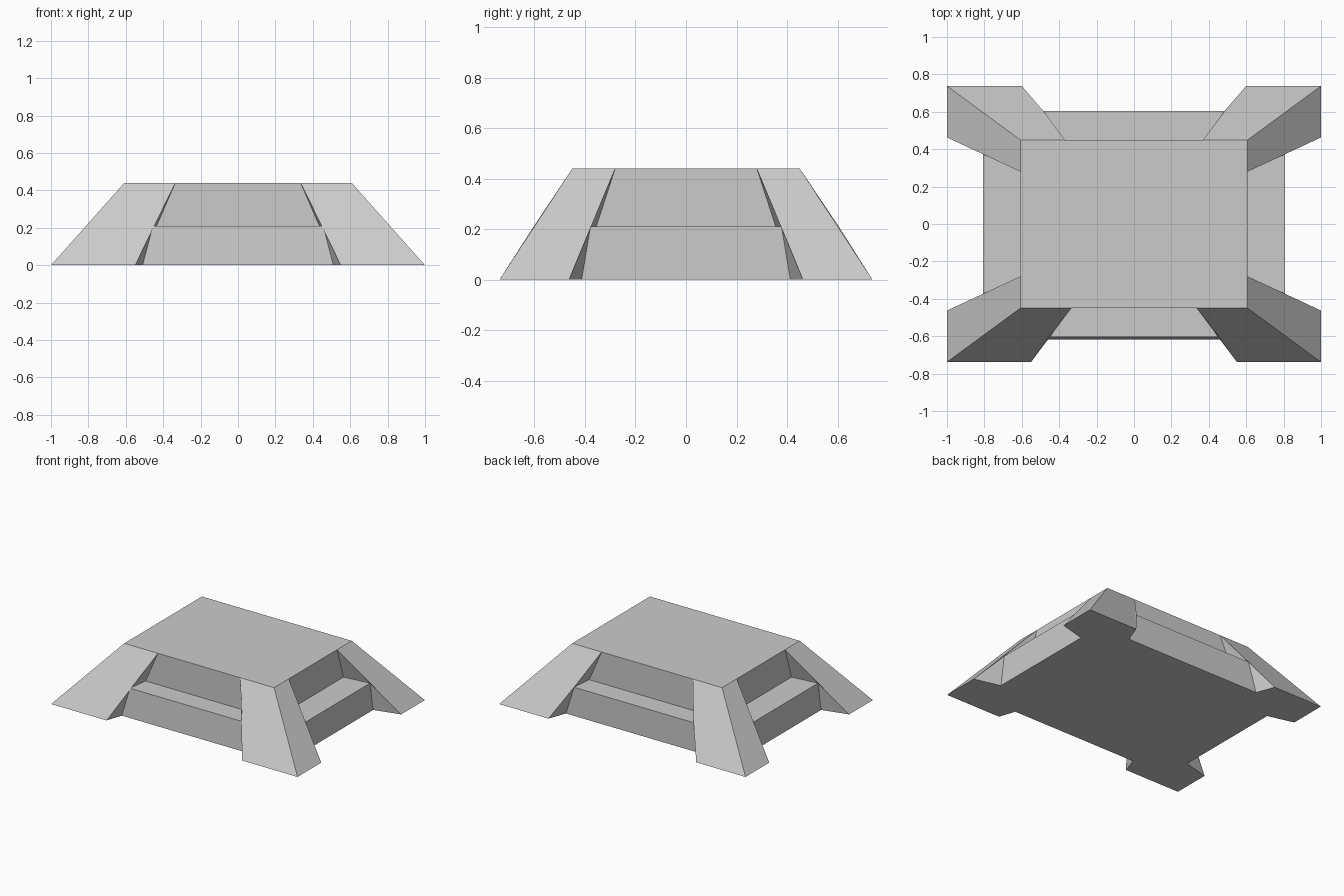
import bpy, bmesh

if "Cube" in bpy.data.objects:
    bpy.data.objects.remove(bpy.data.objects["Cube"])

H, STEP = 0.44, 0.21
TX, TY = 0.608, 0.45      # top half sizes
BX, BY = 1.0, 0.738       # base half sizes

bm = bmesh.new()


def face(pts):
    return bm.faces.new([bm.verts.new(p) for p in pts])


# each side: local (u along side, d outward, z) -> world
def front(u, d, z): return (u, -d, z)
def right(u, d, z): return (d, u, z)
def back(u, d, z): return (-u, d, z)
def left(u, d, z): return (-d, -u, z)


top_loop, base_loop = [], []


def side(place, top, base, notch, tread, foot):
    """Sloped side with a stepped notch between two corner legs."""
    (tu, td), (bu, bd) = top, base
    nt, nb, n_foot, n_step, n_in = notch
    rows = []
    for s in (-1, 1):
        C, K = place(s * tu, td, H), place(s * bu, bd, 0)
        T, B = place(s * nt, td, H), place(s * nb, bd, 0)
        L0 = place(s * n_foot, foot, 0)
        L1 = place(s * n_step, tread, STEP)
        L2 = place(s * n_in, td, STEP)
        face([C, K, B, T])                       # leg outer face
        for tri in ((T, B, L1), (T, L1, L2), (B, L0, L1)):
            face(tri)                            # leg inner cheek
        rows.append((T, L2, L1, L0, B, K, C))
    a, b = rows
    for i in range(3):                           # wall, tread, riser
        face([a[i], a[i + 1], b[i + 1], b[i]])
    top_loop.extend([a[6], a[0], b[0]])
    base_loop.extend([a[5], a[4], a[3], b[3], b[4]])


side(front, (TX, TY), (BX, BY), (0.335, 0.55, 0.51, 0.455, 0.435), 0.603, 0.618)
side(right, (TY, TX), (BY, BX), (0.28, 0.463, 0.413, 0.378, 0.355), 0.807, 0.807)
side(back, (TX, TY), (BX, BY), (0.37, 0.60, 0.55, 0.485, 0.47), 0.605, 0.605)
side(left, (TY, TX), (BY, BX), (0.28, 0.463, 0.413, 0.378, 0.355), 0.807, 0.807)

# top slab and underside
face(top_loop)
face(base_loop)

bmesh.ops.remove_doubles(bm, verts=bm.verts, dist=1e-4)
bmesh.ops.recalc_face_normals(bm, faces=bm.faces)
mesh = bpy.data.meshes.new("stepped_platform")
bm.to_mesh(mesh)
bm.free()
bpy.context.collection.objects.link(bpy.data.objects.new("stepped_platform", mesh))
